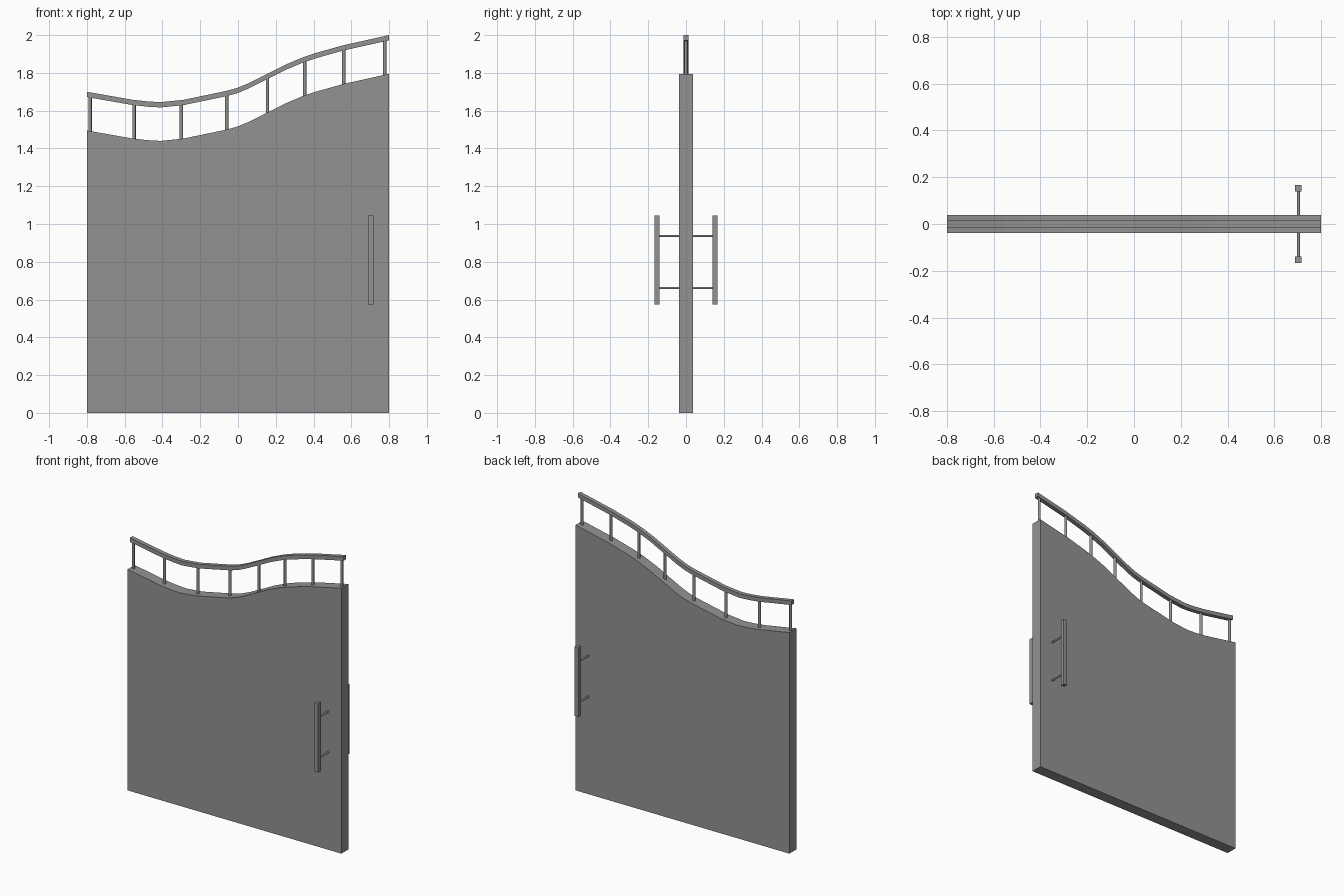
import bpy, bmesh, math
from mathutils import Vector

if "Cube" in bpy.data.objects:
    bpy.data.objects.remove(bpy.data.objects["Cube"])

# Dark grey finish for every part
DARK = bpy.data.materials.new("dark_grey")
DARK.diffuse_color = (0.29, 0.29, 0.29, 1)
DARK.use_nodes = True
DARK.node_tree.nodes["Principled BSDF"].inputs["Base Color"].default_value = DARK.diffuse_color

# Wavy top edge of the panel (x, z)
WAVE = [(-0.8, 1.495), (-0.56, 1.453), (-0.48, 1.444), (-0.41, 1.44), (-0.29, 1.452),
        (-0.06, 1.5), (0.0, 1.517), (0.06, 1.542), (0.16, 1.592), (0.25, 1.638),
        (0.34, 1.676), (0.41, 1.70), (0.56, 1.742), (0.8, 1.795)]


def wave_z(x):
    for (x0, z0), (x1, z1) in zip(WAVE, WAVE[1:]):
        if x <= x1:
            return z0 + (z1 - z0) * (x - x0) / (x1 - x0)
    return WAVE[-1][1]


def finish(name, bm):
    bmesh.ops.recalc_face_normals(bm, faces=bm.faces)
    mesh = bpy.data.meshes.new(name)
    bm.to_mesh(mesh)
    bm.free()
    mesh.materials.append(DARK)
    ob = bpy.data.objects.new(name, mesh)
    bpy.context.collection.objects.link(ob)
    return ob


def extrude_profile(name, pts, half):
    bm = bmesh.new()
    face = bm.faces.new([bm.verts.new((x, -half, z)) for x, z in pts])
    new = bmesh.ops.extrude_face_region(bm, geom=[face])["geom"]
    bmesh.ops.translate(bm, vec=(0, 2 * half, 0),
                        verts=[v for v in new if isinstance(v, bmesh.types.BMVert)])
    # extrude_face_region drops the source face, so close the front again
    if not face.is_valid:
        bmesh.ops.holes_fill(bm, edges=bm.edges, sides=0)
    return finish(name, bm)


def box(name, center, size):
    bm = bmesh.new()
    bmesh.ops.create_cube(bm, size=1)
    bmesh.ops.scale(bm, vec=size, verts=bm.verts)
    bmesh.ops.translate(bm, vec=center, verts=bm.verts)
    return finish(name, bm)


def rod(name, a, b, radius):
    a, b = Vector(a), Vector(b)
    bpy.ops.mesh.primitive_cylinder_add(vertices=16, radius=radius, depth=(b - a).length,
                                        location=(a + b) / 2)
    ob = bpy.context.object
    ob.name = name
    ob.rotation_euler = (b - a).to_track_quat('Z', 'Y').to_euler()
    ob.data.materials.append(DARK)
    bpy.ops.object.shade_smooth_by_angle(angle=math.radians(40))
    return ob


# Solid gate leaf
extrude_profile("gate_panel", [(-0.8, 0), (0.8, 0)] + WAVE[::-1], 0.038)

# Top rail following the wave
extrude_profile("top_rail", [(x, z + 0.177) for x, z in WAVE]
                + [(x, z + 0.205) for x, z in reversed(WAVE)], 0.014)

# Balusters between panel and rail
for i, x in enumerate((-0.783, -0.55, -0.30, -0.06, 0.156, 0.353, 0.56, 0.777)):
    z = wave_z(x)
    rod(f"baluster_{i + 1}", (x, 0, z - 0.01), (x, 0, z + 0.19), 0.009)

# Pull handles on both faces
for side, s in (("front", -1), ("back", 1)):
    box(f"{side}_handle_bar", (0.703, s * 0.153, 0.81), (0.028, 0.028, 0.47))
    for level, z in (("lower", 0.661), ("upper", 0.937)):
        rod(f"{side}_{level}_standoff", (0.703, s * 0.03, z), (0.703, s * 0.145, z), 0.006)
